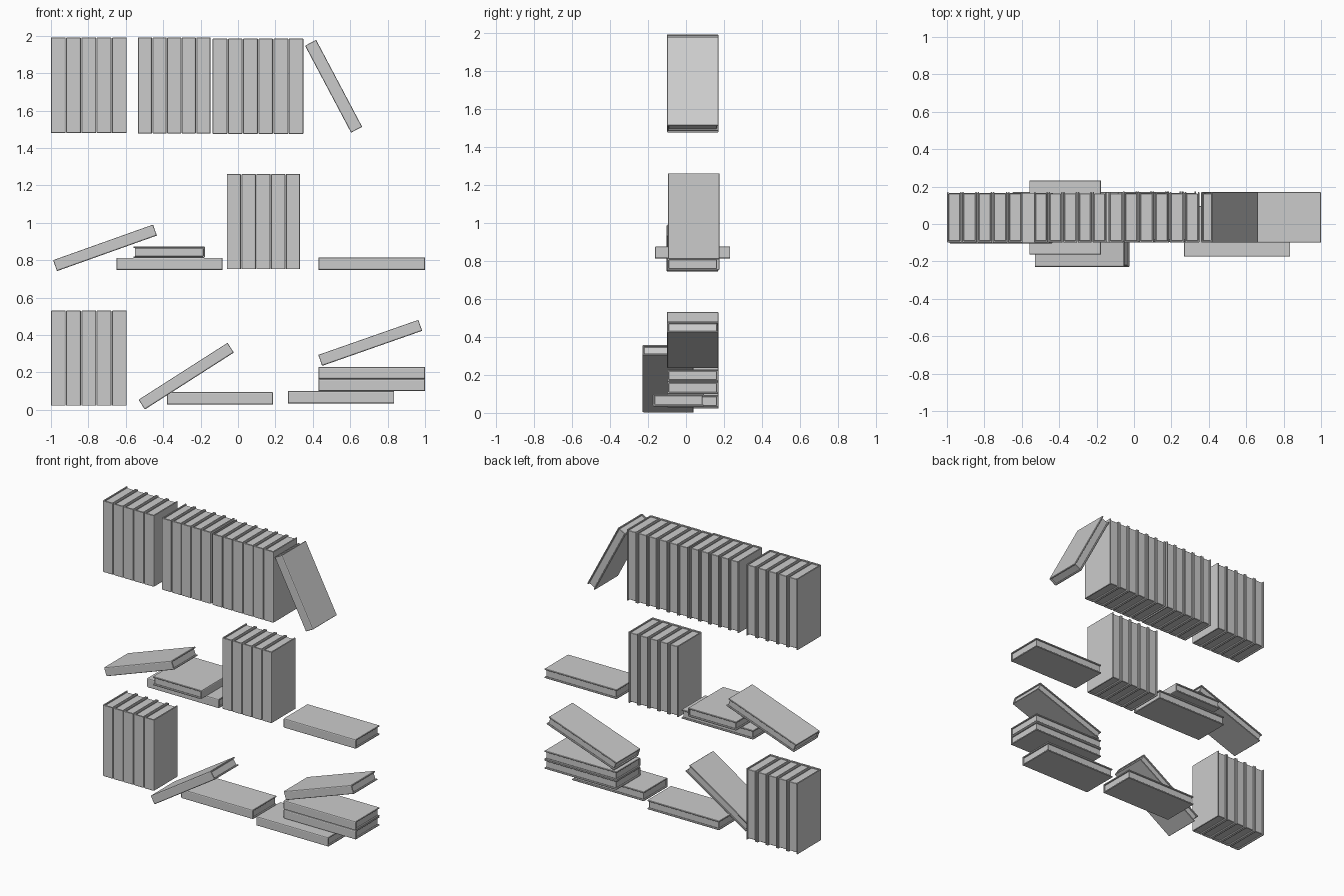
import bpy, bmesh
from math import radians

if "Cube" in bpy.data.objects:
    bpy.data.objects.remove(bpy.data.objects["Cube"])

COVER = 0.009   # cover board thickness
INSET = 0.008   # how far the pages sit inside the cover


def book(name, x, z, length, thick, angle=0.0, y=0.035, depth=0.27, turn=0.0):
    """Book with its length along an angle in the xz plane, spine facing -y."""
    bm = bmesh.new()
    d, t, h = depth / 2, thick / 2, length / 2
    c = 0.007
    # U-shaped cover profile (y, z) with softened spine corners
    prof = [(d, -t), (d, -t + COVER), (-d + COVER, -t + COVER),
            (-d + COVER, t - COVER), (d, t - COVER), (d, t),
            (-d + c, t), (-d + c * .3, t - c * .3), (-d, t - c),
            (-d, -t + c), (-d + c * .3, -t + c * .3), (-d + c, -t)]
    n = len(prof)
    ends = [[bm.verts.new((s * h, py, pz)) for py, pz in prof] for s in (-1, 1)]
    bm.faces.new(ends[0])
    bm.faces.new(ends[1][::-1])
    for i in range(n):
        j = (i + 1) % n
        bm.faces.new((ends[0][i], ends[1][i], ends[1][j], ends[0][j]))
    # page block
    pages = bmesh.ops.create_cube(bm, size=1)["verts"]
    for v in pages:
        v.co.x *= length - 2 * INSET
        v.co.y = v.co.y * (depth - COVER - INSET) + (COVER - INSET) / 2
        v.co.z *= thick - 2 * COVER + 0.001
    bmesh.ops.recalc_face_normals(bm, faces=bm.faces)
    me = bpy.data.meshes.new(name)
    bm.to_mesh(me)
    bm.free()
    ob = bpy.data.objects.new(name, me)
    bpy.context.collection.objects.link(ob)
    ob.location = (x, y, z)
    ob.rotation_euler = (0, -radians(angle), radians(turn))
    bev = ob.modifiers.new("soft_edges", "BEVEL")
    bev.width = 0.002
    bev.segments = 1
    bev.limit_method = "ANGLE"
    bev.angle_limit = radians(50)
    return ob


def standing_row(name, x0, x1, count, z0, z1, y=0.035):
    pitch = (x1 - x0 + 0.003) / count
    for i in range(count):
        book(f"{name}_{i + 1}", x0 + pitch * i + (pitch - 0.003) / 2,
             (z0 + z1) / 2, z1 - z0, pitch - 0.003, 90, y)


def lying(name, x0, x1, z0, z1, y=0.035):
    book(name, (x0 + x1) / 2, (z0 + z1) / 2, x1 - x0, z1 - z0, 0, y)


# top shelf row
standing_row("top_left_book", -1.0, -0.595, 5, 1.48, 1.99)
standing_row("top_middle_book", -0.535, -0.147, 5, 1.478, 1.99)
standing_row("top_right_book", -0.135, 0.35, 6, 1.476, 1.984)
book("top_leaning_book", 0.511, 1.73, 0.526, 0.067, -62.1)

# middle shelf row
standing_row("middle_book", -0.06, 0.332, 5, 0.752, 1.26, 0.04)
lying("middle_right_flat_book", 0.43, 1.0, 0.748, 0.815)
lying("middle_left_flat_book", -0.65, -0.083, 0.748, 0.813)
book("middle_crosswise_book", -0.368, 0.843, 0.395, 0.062, 0, 0.035, 0.383, 90)
book("middle_tilted_book", -0.711, 0.866, 0.567, 0.062, 19.6, 0.032)

# bottom shelf row
standing_row("bottom_book", -1.0, -0.595, 5, 0.022, 0.53)
book("bottom_tilted_book", -0.277, 0.18, 0.565, 0.062, 32.6, -0.095)
lying("bottom_middle_flat_book", -0.38, 0.187, 0.028, 0.094)
lying("bottom_right_flat_book", 0.267, 0.835, 0.034, 0.1, -0.04)
lying("stack_lower_book", 0.43, 1.0, 0.1, 0.165)
lying("stack_upper_book", 0.43, 1.0, 0.165, 0.229)
book("stack_tilted_book", 0.707, 0.358, 0.567, 0.062, 19.3)
